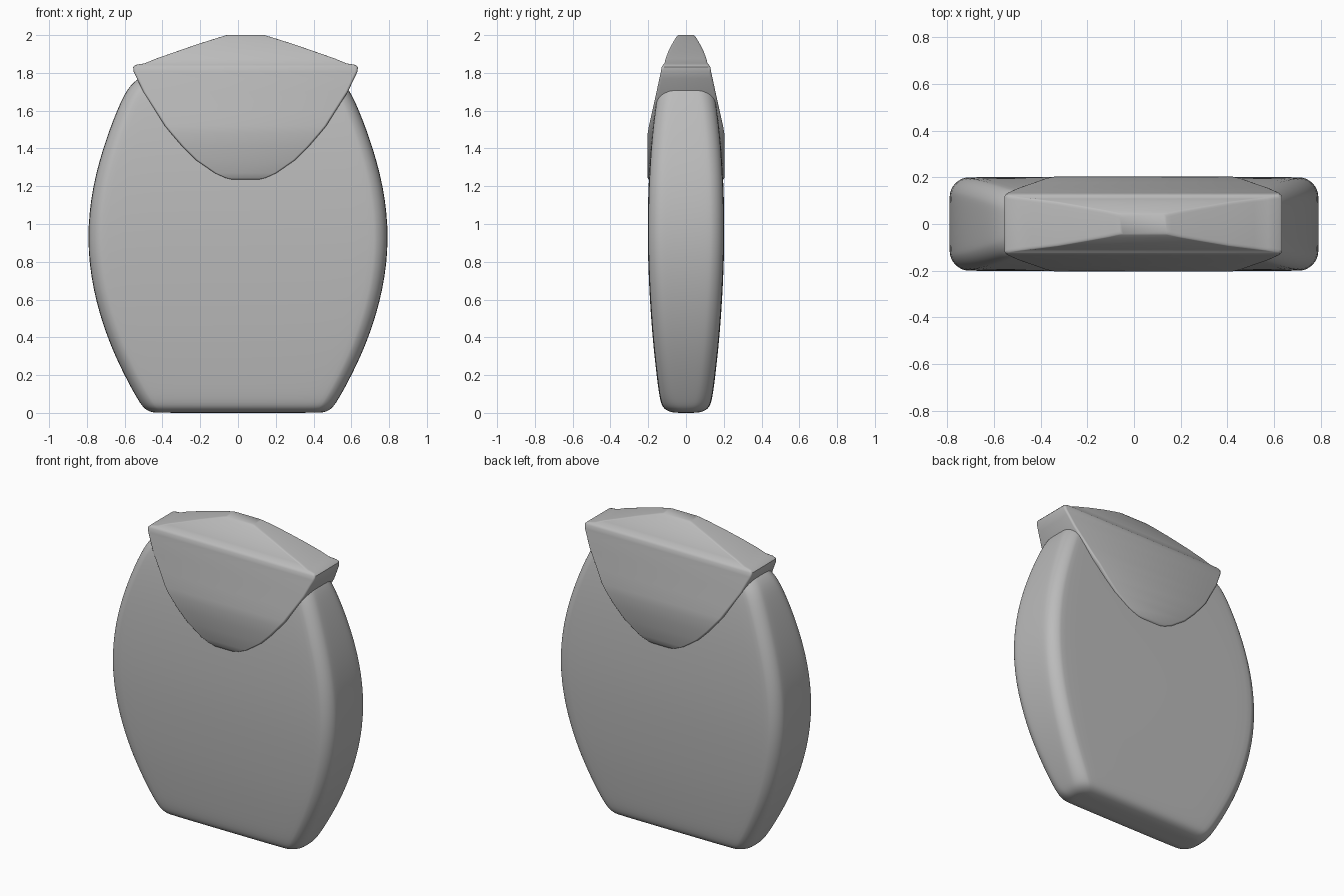
import bpy, bmesh, math

cube = bpy.data.objects.get("Cube")
if cube:
    bpy.data.objects.remove(cube)

grey = bpy.data.materials.new("light_grey")
grey.use_nodes = True
grey.diffuse_color = (0.5, 0.5, 0.5, 1)
grey.node_tree.nodes["Principled BSDF"].inputs["Base Color"].default_value = (0.5, 0.5, 0.5, 1)


def rounded_ring(bm, cx, z, w, d, radius, steps):
    """Rounded rectangle of half sizes w, d at height z."""
    r = min(radius, w * 0.9, d * 0.9)
    ring = []
    for corner, (sx, sy) in enumerate([(1, 1), (-1, 1), (-1, -1), (1, -1)]):
        for i in range(steps + 1):
            a = math.pi / 2 * (corner + i / steps)
            ring.append(bm.verts.new((cx + sx * (w - r) + r * math.cos(a),
                                      sy * (d - r) + r * math.sin(a), z)))
    return ring


def loft(name, rows, cx, radius, steps, subdivide):
    """Skin a stack of (height, half width, half depth) sections."""
    bm = bmesh.new()
    rings = [rounded_ring(bm, cx, z, w, d, radius, steps) for z, w, d in rows]
    n = len(rings[0])
    for low, high in zip(rings, rings[1:]):
        for i in range(n):
            j = (i + 1) % n
            bm.faces.new((low[i], low[j], high[j], high[i]))
    bm.faces.new(rings[0][::-1])
    bm.faces.new(rings[-1])
    mesh = bpy.data.meshes.new(name)
    bm.to_mesh(mesh)
    bm.free()
    mesh.materials.append(grey)
    obj = bpy.data.objects.new(name, mesh)
    bpy.context.collection.objects.link(obj)
    if subdivide:
        obj.modifiers.new("smooth", "SUBSURF").levels = subdivide
        obj.modifiers["smooth"].render_levels = subdivide
    bpy.ops.object.select_all(action="DESELECT")
    obj.select_set(True)
    bpy.context.view_layer.objects.active = obj
    bpy.ops.object.shade_smooth_by_angle(angle=math.radians(50))
    return obj


# Flattened barrel body with a softly rounded foot
loft("body", [(0, .42, .04), (.003, .46, .08), (.02, .495, .118), (.06, .525, .138),
              (.2, .603, .156), (.4, .695, .178), (.65, .77, .195), (.92, .802, .205),
              (1.2, .773, .2), (1.45, .7, .185), (1.65, .622, .16), (1.74, .57, .142),
              (1.79, .5, .115), (1.8, .42, .08)], 0, .09, 5, 2)

# Hipped cap whose tapering flaps hang over the front and back
loft("cap", [(1.235, .075, .199), (1.245, .11, .203), (1.27, .165, .204), (1.34, .265, .204),
             (1.41, .335, .204), (1.48, .395, .203), (1.52, .428, .196), (1.6, .478, .178),
             (1.7, .542, .156), (1.77, .575, .141), (1.805, .592, .133), (1.83, .595, .129),
             (1.842, .583, .122), (1.85, .535, .114), (1.875, .475, .108), (1.91, .375, .095),
             (1.95, .26, .075), (1.98, .165, .058), (1.994, .12, .048), (2, .1, .042)],
     .04, .014, 3, 0)
